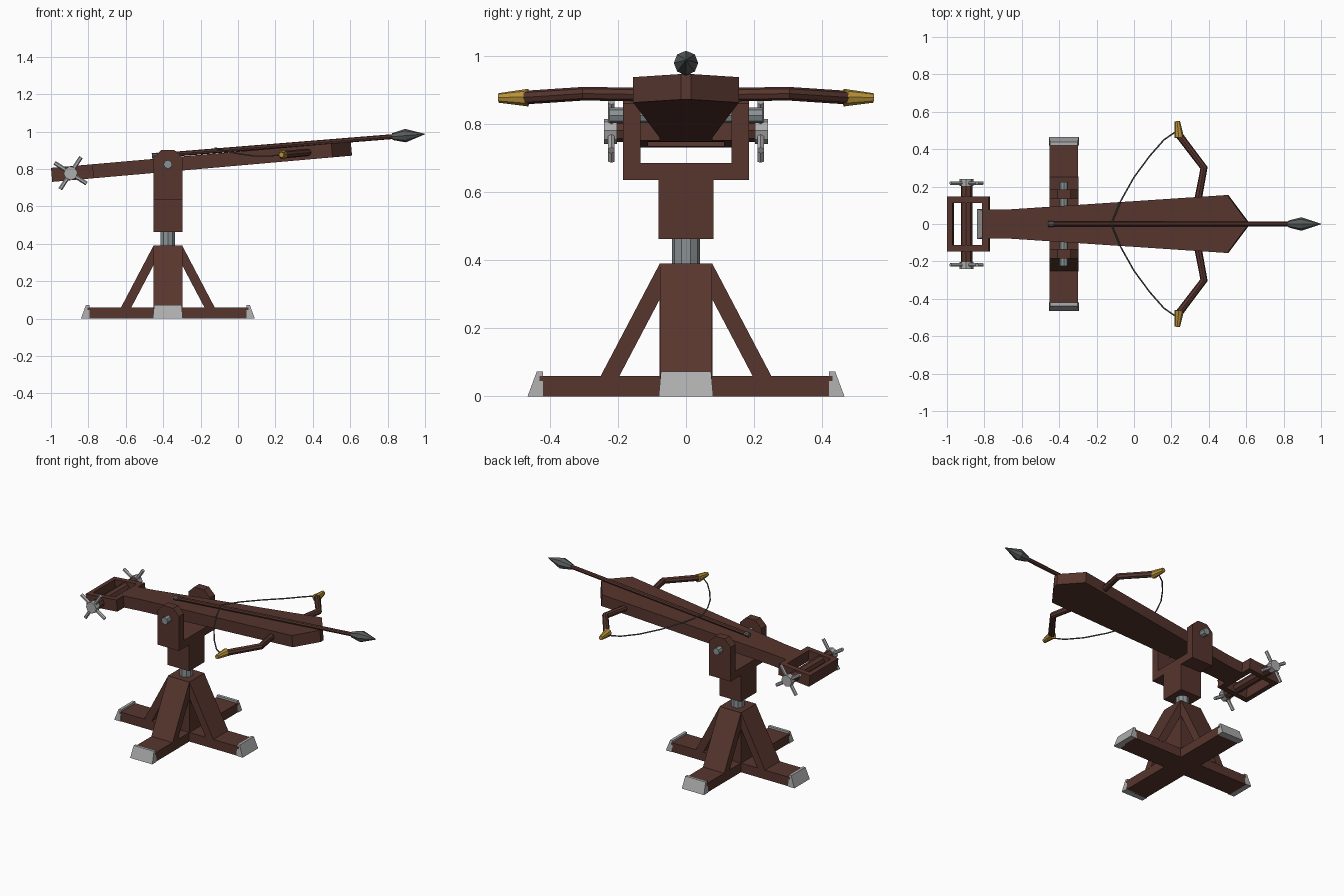
import bpy, bmesh, math
from mathutils import Matrix, Vector

if "Cube" in bpy.data.objects:
    bpy.data.objects.remove(bpy.data.objects["Cube"])


def material(name, rgb):
    m = bpy.data.materials.new(name)
    m.diffuse_color = (*rgb, 1)
    m.use_nodes = True
    m.node_tree.nodes["Principled BSDF"].inputs["Base Color"].default_value = m.diffuse_color
    return m


WOOD = material("dark_wood", (0.095, 0.036, 0.027))
IRON = material("light_iron", (0.42, 0.42, 0.42))
STEEL = material("blue_steel", (0.26, 0.29, 0.30))
DARK = material("dark_steel", (0.10, 0.11, 0.11))
GOLD = material("gold", (0.47, 0.28, 0.04))

BASE = Matrix.Translation((-0.375, 0, 0))
TILT = Matrix.Translation((-0.375, 0, 0.823)) @ Matrix.Rotation(math.radians(-5), 4, 'Y')


def finish(name, bm, mat, matrix):
    bmesh.ops.recalc_face_normals(bm, faces=bm.faces)
    bm.transform(matrix)
    me = bpy.data.meshes.new(name)
    bm.to_mesh(me)
    bm.free()
    me.materials.append(mat)
    ob = bpy.data.objects.new(name, me)
    bpy.context.collection.objects.link(ob)
    return ob


def prism(name, pts, lo, hi, mat, matrix, axis='y', top_scale=1):
    """Extrude a profile: (x, z) along y, or (x, y) along z."""
    bm = bmesh.new()
    rings = []
    for d in (lo, hi):
        ring = []
        for a, b in pts:
            if axis == 'y':
                ring.append(bm.verts.new((a, d * (top_scale if b > 0.05 else 1), b)))
            else:
                ring.append(bm.verts.new((a, b, d)))
        rings.append(ring)
    n = len(pts)
    bm.faces.new(rings[0])
    bm.faces.new(rings[1][::-1])
    for i in range(n):
        j = (i + 1) % n
        bm.faces.new((rings[0][i], rings[0][j], rings[1][j], rings[1][i]))
    return finish(name, bm, mat, matrix)


def box(name, x, y, z, mat, matrix):
    return prism(name, [(x[0], z[0]), (x[1], z[0]), (x[1], z[1]), (x[0], z[1])],
                 y[0], y[1], mat, matrix)


def rod(name, p, q, r1, r2, mat, matrix, sides=8):
    """Tapered cylinder from p to q."""
    p, q = Vector(p), Vector(q)
    bm = bmesh.new()
    bmesh.ops.create_cone(bm, cap_ends=True, segments=sides, radius1=r1, radius2=r2,
                          depth=(q - p).length)
    rot = (q - p).to_track_quat('Z', 'Y').to_matrix().to_4x4()
    return finish(name, bm, mat, matrix @ Matrix.Translation((p + q) / 2) @ rot)


def tube(name, pts, r, res, mat, matrix):
    """Round bar along a path."""
    cu = bpy.data.curves.new(name, 'CURVE')
    cu.dimensions = '3D'
    cu.bevel_depth, cu.bevel_resolution, cu.use_fill_caps = r, res, True
    sp = cu.splines.new('POLY')
    sp.points.add(len(pts) - 1)
    for point, co in zip(sp.points, pts):
        point.co = (*(matrix @ Vector(co)), 1)
    sp.use_smooth = False
    cu.materials.append(mat)
    ob = bpy.data.objects.new(name, cu)
    bpy.context.collection.objects.link(ob)
    bpy.ops.object.select_all(action='DESELECT')
    ob.select_set(True)
    bpy.context.view_layer.objects.active = ob
    bpy.ops.object.convert(target='MESH')


# Base: centre post and four feet with braces and iron shoes
box("base_post", (-0.078, 0.078), (-0.078, 0.078), (0, 0.39), WOOD, BASE)
for i in range(4):
    m = BASE @ Matrix.Rotation(i * math.pi / 2, 4, 'Z')
    box("base_foot", (0.07, 0.43), (-0.076, 0.076), (0, 0.06), WOOD, m)
    prism("base_brace", [(0.077, 0.39), (0.253, 0.055), (0.198, 0.055), (0.077, 0.285)],
          -0.077, 0.077, WOOD, m)
    prism("foot_shoe", [(0.42, 0), (0.465, 0), (0.438, 0.073), (0.42, 0.073)],
          -0.08, 0.08, IRON, m, top_scale=0.92)

# Swivel and yoke
rod("swivel", (0, 0, 0.38), (0, 0, 0.47), 0.041, 0.041, STEEL, BASE, 10)
box("yoke_stem", (-0.078, 0.078), (-0.08, 0.08), (0.462, 0.64), WOOD, BASE)
box("yoke_floor", (-0.078, 0.078), (-0.185, 0.185), (0.635, 0.685), WOOD, BASE)
for s in (-1, 1):
    prism("yoke_arm", [(-0.078, 0.68), (0.078, 0.68), (0.078, 0.86), (0.035, 0.902),
                       (-0.035, 0.902), (-0.078, 0.86)],
          s * 0.133, s * 0.185, WOOD, BASE)
rod("pivot_bolt", (0, -0.225, 0.825), (0, 0.225, 0.825), 0.023, 0.023, STEEL, BASE)

# Stock: widening plank with pointed front
half = [(-0.41, 0.077), (-0.29, 0.078), (0.88, 0.155), (0.985, 0.015)]
prism("stock", half + [(x, -y) for x, y in half[::-1]], -0.0375, 0.0375, WOOD, TILT, 'z')

# Winch frame, axle and crank wheels
T = (-0.0375, 0.0375)
box("winch_frame_back", (-0.624, -0.594), (-0.147, 0.147), T, WOOD, TILT)
box("winch_frame_front", (-0.435, -0.40), (-0.147, 0.147), T, WOOD, TILT)
for s in (-1, 1):
    box("winch_frame_side", (-0.6, -0.43), (s * 0.112, s * 0.147), T, WOOD, TILT)
    hub = Vector((-0.522, 0, 0))
    rod("winch_hub", hub + Vector((0, s * 0.203, 0)), hub + Vector((0, s * 0.24, 0)),
        0.037, 0.037, IRON, TILT)
    for k in range(4):
        a = math.radians(52 + 90 * k)
        d = Vector((math.cos(a), 0, math.sin(a)))
        c = hub + Vector((0, s * 0.219, 0))
        rod("winch_spoke", c + d * 0.02, c + d * 0.102, 0.011, 0.011, IRON, TILT, 6)
rod("winch_axle", (-0.522, -0.21, 0), (-0.522, 0.21, 0), 0.031, 0.031, WOOD, TILT)

# Bow limbs with gold tips
limb = [(0.615, 0.48, 0), (0.752, 0.30, 0), (0.722, 0.14, 0)]
tube("bow", limb + [(x, -y, z) for x, y, z in limb[::-1]], 0.02, 2, WOOD, TILT)
for s in (-1, 1):
    rod("bow_tip", (0.619, s * 0.463, 0), (0.609, s * 0.55, 0), 0.026, 0.014, GOLD, TILT)

# Bowstring, sagging between tips and bolt
side = [(0.225, 0.495, 0.875), (0.16, 0.45, 0.869), (0.085, 0.365, 0.87), (0.0, 0.25, 0.882),
        (-0.07, 0.125, 0.898)]
tube("bowstring", side + [(-0.122, 0, 0.912)] + [(x, -y, z) for x, y, z in side[::-1]],
     0.004, 1, DARK, Matrix())

# Bolt: wooden shaft, steel nock and faceted head
tail, tip = Vector((-0.46, 0, 0.87)), Vector((1.0, 0, 0.987))


def along(x):
    return tail.lerp(tip, (x - tail.x) / (tip.x - tail.x))


rod("bolt_shaft", along(-0.44), along(0.84), 0.013, 0.013, WOOD, Matrix())
rod("bolt_nock", along(-0.46), along(-0.43), 0.015, 0.015, DARK, Matrix())
rod("bolt_head_base", along(0.825), along(0.895), 0.018, 0.036, DARK, Matrix())
rod("bolt_head_point", along(0.895), along(1.0), 0.036, 0.001, DARK, Matrix())
